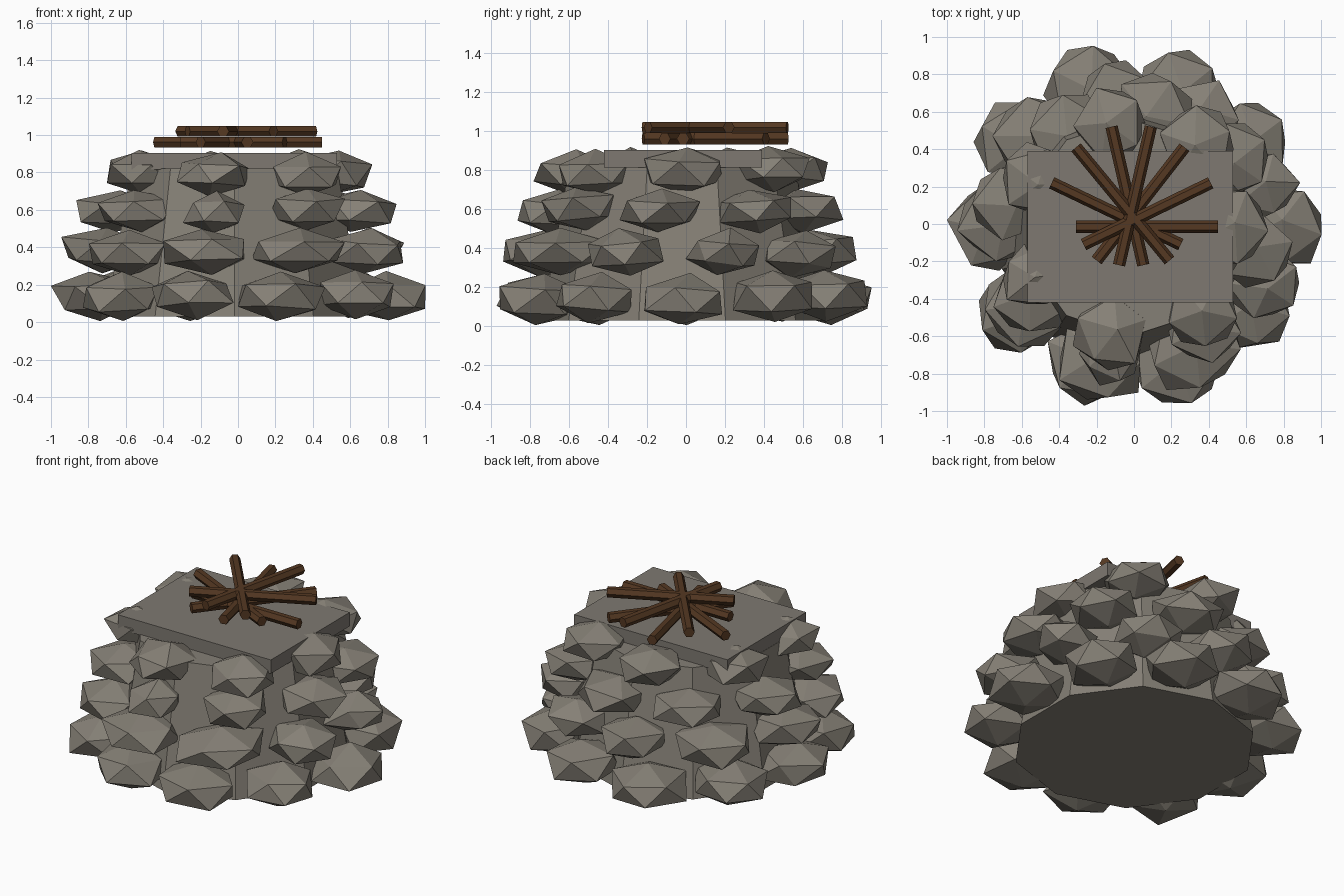
import bpy, bmesh, math, random
from mathutils import Vector, Matrix

if "Cube" in bpy.data.objects:
    bpy.data.objects.remove(bpy.data.objects["Cube"])

random.seed(4)


def material(name, rgb):
    m = bpy.data.materials.new(name)
    m.diffuse_color = (*rgb, 1)
    m.use_nodes = True
    m.node_tree.nodes["Principled BSDF"].inputs["Base Color"].default_value = m.diffuse_color
    return m


STONE = material("stone", (0.235, 0.215, 0.18))
SLAB = material("slab_stone", (0.21, 0.19, 0.165))
WOOD = material("wood", (0.09, 0.04, 0.016))


def finish(bm, name, mat):
    me = bpy.data.meshes.new(name)
    bm.to_mesh(me)
    bm.free()
    me.materials.append(mat)
    ob = bpy.data.objects.new(name, me)
    bpy.context.collection.objects.link(ob)
    return ob


# Tapered ten-sided core
bm = bmesh.new()
bmesh.ops.create_cone(bm, cap_ends=True, segments=10, radius1=0.72, radius2=0.58, depth=0.79,
                      matrix=Matrix.Translation((-0.02, -0.02, 0.425)))
finish(bm, "core", STONE)

# Flat slab on top
bm = bmesh.new()
bmesh.ops.create_cube(bm, size=1, matrix=Matrix.Translation((-0.02, -0.015, 0.86))
                      @ Matrix.Diagonal((1.10, 0.81, 0.09, 1)))
finish(bm, "top_slab", SLAB)


# One rough stone: a jittered, tilted icosahedron fitted to its half sizes
def stone(name, angle, dist, z, radial, width, height):
    bm = bmesh.new()
    bmesh.ops.create_icosphere(bm, subdivisions=1, radius=1)
    rot = (Matrix.Rotation(random.uniform(-0.15, 0.15), 3, 'X')
           @ Matrix.Rotation(random.uniform(-0.15, 0.15), 3, 'Y')
           @ Matrix.Rotation(random.uniform(0, 6.28), 3, 'Z'))
    for v in bm.verts:
        v.co = rot @ (v.co * random.uniform(0.9, 1.1))
    lo = Vector([min(v.co[i] for v in bm.verts) for i in range(3)])
    hi = Vector([max(v.co[i] for v in bm.verts) for i in range(3)])
    half = (radial, width, height)
    turn = Matrix.Rotation(angle, 3, 'Z')
    for v in bm.verts:
        p = Vector([((v.co[i] - lo[i]) / (hi[i] - lo[i]) * 2 - 1) * half[i] for i in range(3)])
        v.co = turn @ (p + Vector((dist, 0, 0))) + Vector((-0.005, -0.015, z))
    finish(bm, name, STONE)


# Four rings of stones: distance, height, half height, half widths, outward shifts by stone number
rings = [
    (0.77, 0.147, 0.132, [.20, .205, .21, .24, .22, .235, .205, .245, .23, .21],
     {0: .03, 2: .01, 3: .01, 7: -.01, 9: .01}),
    (0.70, 0.375, 0.122, [.17, .20, .20, .22, .22, .22, .225, .24, .20],
     {0: .03, 2: -.02, 4: .02, 6: .035, 8: .045}),
    (0.64, 0.592, 0.112, [.19, .20, .20, .20, .22, .16, .185, .21],
     {1: -.02, 2: -.02, 3: .02, 5: .04}),
    (0.565, 0.797, 0.118, [.20, .19, .18, .17, .18, .185, .20],
     {3: .02, 4: .015, 5: .015, 6: -.05}),
]
for r, (dist, z, h, widths, shift) in enumerate(rings):
    for i, w in enumerate(widths):
        a = 0.3 * r + 2 * math.pi * i / len(widths)
        stone(f"stone_ring{r + 1}_{i + 1}", a, dist + shift.get(i, 0),
              z + random.uniform(-0.01, 0.01), w * 0.5 + 0.108, w, h)

# Crossed firewood sticks, alternating between two heights
sticks = [
    (-.31, -.015, .45, -.015), (-.27, -.11, .41, .22), (-.20, -.195, .27, .41),
    (-.08, -.22, .09, .52), (.05, -.22, -.12, .52), (.19, -.195, -.31, .41), (.25, -.11, -.44, .22),
]
for i, (x1, y1, x2, y2) in enumerate(sticks):
    z = 0.962 + 0.058 * (i % 2)
    a, b = Vector((x1, y1, z)), Vector((x2, y2, z))
    q = (b - a).to_track_quat('Z', 'Y').to_matrix().to_4x4()
    bm = bmesh.new()
    bmesh.ops.create_cone(bm, cap_ends=True, segments=6, radius1=0.033, radius2=0.033,
                          depth=(b - a).length,
                          matrix=Matrix.Translation((a + b) / 2) @ q @ Matrix.Rotation(math.pi / 6, 4, 'Z'))
    finish(bm, f"stick_{i + 1}", WOOD)
